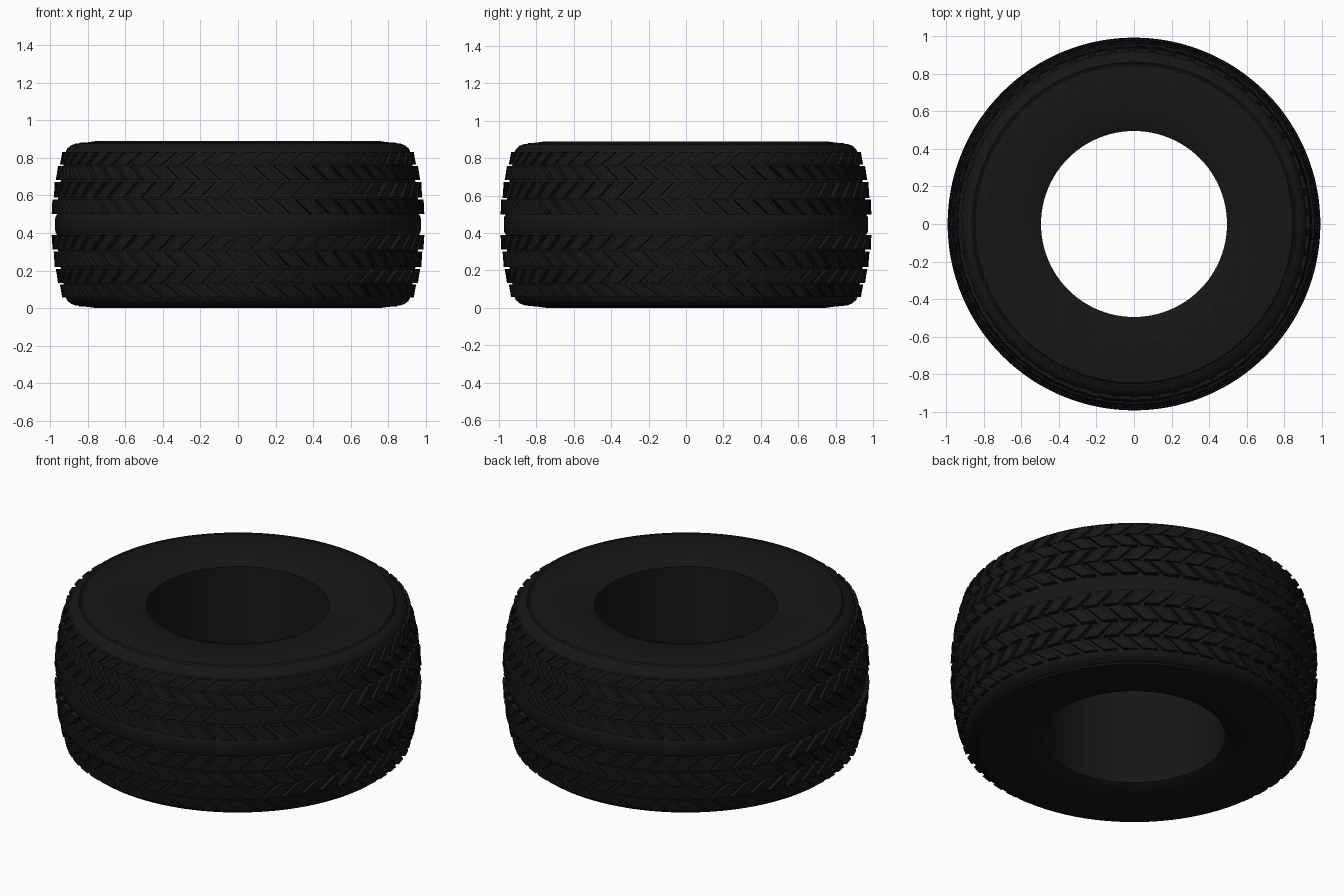
import bpy, bmesh, math

if "Cube" in bpy.data.objects:
    bpy.data.objects.remove(bpy.data.objects["Cube"])

H = 0.89          # overall height
MID = H / 2
SEG = 96          # body segments
BLOCKS = 54       # tread blocks per row

rubber = bpy.data.materials.new("rubber")
rubber.diffuse_color = (0.008, 0.008, 0.008, 1)
rubber.use_nodes = True
rubber.node_tree.nodes["Principled BSDF"].inputs["Base Color"].default_value = rubber.diffuse_color


def finish(name, bm, angle=30):
    bmesh.ops.recalc_face_normals(bm, faces=bm.faces)
    me = bpy.data.meshes.new(name)
    bm.to_mesh(me)
    bm.free()
    ob = bpy.data.objects.new(name, me)
    bpy.context.collection.objects.link(ob)
    me.materials.append(rubber)
    bpy.ops.object.select_all(action='DESELECT')
    ob.select_set(True)
    bpy.context.view_layer.objects.active = ob
    bpy.ops.object.shade_smooth_by_angle(angle=math.radians(angle))
    return ob


def polar(r, a, z):
    return (r * math.cos(a), r * math.sin(a), z)


def lathe(name, profile):
    bm = bmesh.new()
    rings = [[bm.verts.new(polar(r, 2 * math.pi * i / SEG, z)) for i in range(SEG)]
             for r, z in profile]
    for a, b in zip(rings, rings[1:] + rings[:1]):
        for i in range(SEG):
            j = (i + 1) % SEG
            bm.faces.new((a[i], a[j], b[j], b[i]))
    return finish(name, bm)


# Carcass: upper half of the section, mirrored to the lower half
half = [(0.495, 0.847), (0.53, 0.862), (0.58, 0.873), (0.65, 0.883), (0.75, 0.89),
        (0.80, 0.883), (0.845, 0.880), (0.853, 0.872), (0.862, 0.877), (0.89, 0.866),
        (0.91, 0.848), (0.92, 0.825), (0.928, 0.765), (0.943, 0.68),
        (0.957, 0.585), (0.963, 0.50), (0.972, 0.485), (0.974, 0.46)]
lathe("tyre_body", half + [(r, H - z) for r, z in reversed(half)])


def tread_row(name, z0, r0, z1, r1, slant):
    """Ring of slanted raised blocks between heights z0 and z1."""
    bm = bmesh.new()
    pitch = 2 * math.pi / BLOCKS
    width = pitch * 0.68
    shear = pitch * 0.75 * slant
    n = 2
    for k in range(BLOCKS):
        grid = {}
        for t, (z, r) in enumerate(((z0, r0), (z1, r1))):
            for i in range(n + 1):
                a = k * pitch + width * i / n + shear * t
                grid[t, i, 1] = bm.verts.new(polar(r, a, z))
                grid[t, i, 0] = bm.verts.new(polar(r - 0.05, a, z))
        for i in range(n):
            for s in (0, 1):
                bm.faces.new((grid[0, i, s], grid[0, i + 1, s],
                              grid[1, i + 1, s], grid[1, i, s]))
            for t in (0, 1):
                bm.faces.new((grid[t, i, 0], grid[t, i + 1, 0],
                              grid[t, i + 1, 1], grid[t, i, 1]))
        for i in (0, n):
            bm.faces.new((grid[0, i, 0], grid[0, i, 1], grid[1, i, 1], grid[1, i, 0]))
    finish(name, bm)


# Herringbone tread: four rows above and four below the smooth centre groove
rows = [(0.500, 0.992, 0.578, 0.988), (0.588, 0.981, 0.672, 0.976),
        (0.682, 0.970, 0.757, 0.958), (0.765, 0.948, 0.832, 0.936)]
for n, (z0, r0, z1, r1) in enumerate(rows):
    s = 1 if n % 2 else -1
    tread_row(f"upper_tread_row_{n + 1}", z0, r0, z1, r1, s)
    tread_row(f"lower_tread_row_{n + 1}", H - z1, r1, H - z0, r0, -s)
